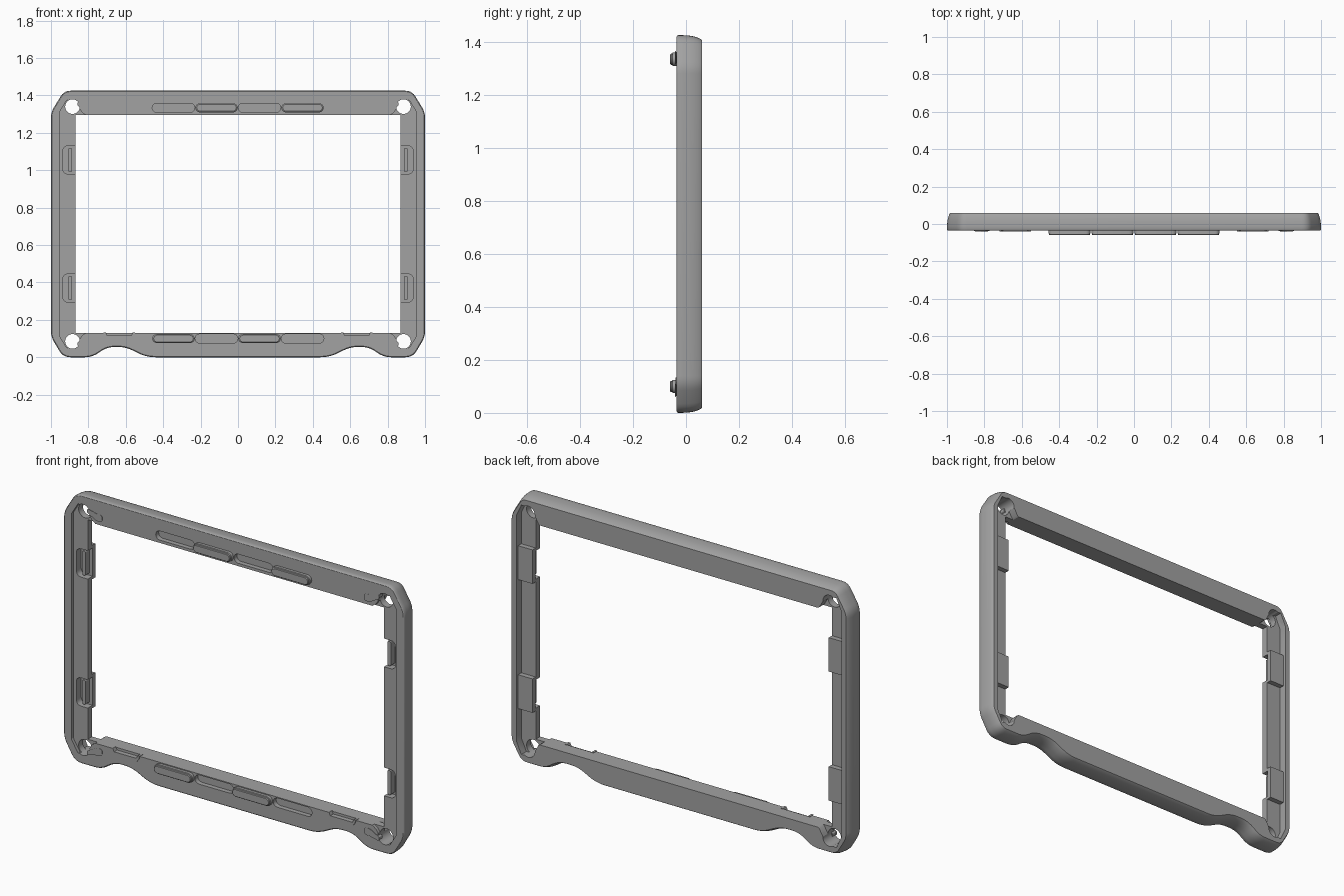
import bpy, bmesh, math
from mathutils import Vector

if "Cube" in bpy.data.objects:
    bpy.data.objects.remove(bpy.data.objects["Cube"])

grey = bpy.data.materials.new("mid_grey")
grey.diffuse_color = (0.36, 0.36, 0.36, 1)
grey.use_nodes = True
grey.node_tree.nodes["Principled BSDF"].inputs["Base Color"].default_value = grey.diffuse_color

FRONT, BACK = -0.035, 0.06
H = 1.425


def loft(name, rings):
    """Solid from closed (x, z) loops, each given with its depth y."""
    bm = bmesh.new()
    loops = [[bm.verts.new((x, y, z)) for x, z in pts] for y, pts in rings]
    n = len(loops[0])
    for a, b in zip(loops, loops[1:]):
        for i in range(n):
            bm.faces.new((a[i], a[(i + 1) % n], b[(i + 1) % n], b[i]))
    bm.faces.new(loops[0])
    bm.faces.new(loops[-1])
    bmesh.ops.recalc_face_normals(bm, faces=bm.faces)
    me = bpy.data.meshes.new(name)
    bm.to_mesh(me)
    bm.free()
    me.materials.append(grey)
    ob = bpy.data.objects.new(name, me)
    bpy.context.collection.objects.link(ob)
    return ob


def prism(name, pts, y0, y1):
    return loft(name, [(y0, pts), (y1, pts)])


def rect(x0, x1, z0, z1):
    return [(x0, z0), (x1, z0), (x1, z1), (x0, z1)]


def mirror(pts, sx, top):
    return [(sx * x, H - z if top else z) for x, z in pts]


def inset(pts, d):
    """Move a counter-clockwise loop inward by d."""
    out = []
    for i, p in enumerate(pts):
        p = Vector(p)
        a = (p - Vector(pts[i - 1])).normalized()
        b = (Vector(pts[(i + 1) % len(pts)]) - p).normalized()
        na, nb = Vector((-a.y, a.x)), Vector((-b.y, b.x))
        out.append(tuple(p + (na + nb) * d / (1 + na.dot(nb))))
    return out


def rounded(corners, steps=5):
    """Round the corners (x, z, cut) of a loop with small curves."""
    out = []
    for i, (x, z, r) in enumerate(corners):
        p = Vector((x, z))
        if r == 0:
            out.append((x, z))
            continue
        a = p + (Vector(corners[i - 1][:2]) - p).normalized() * r
        b = p + (Vector(corners[(i + 1) % len(corners)][:2]) - p).normalized() * r
        for k in range(steps + 1):
            t = k / steps
            out.append(tuple(a * (1 - t) ** 2 + p * 2 * t * (1 - t) + b * t * t))
    return out


def stadium(cx, cz, half, r, steps=8):
    out = []
    for sx, start in ((1, -90), (-1, 90)):
        for k in range(steps + 1):
            a = math.radians(start + 180 * k / steps)
            out.append((cx + sx * (half - r) + r * math.cos(a), cz + r * math.sin(a)))
    return out


def circle(cx, cz, r, n=32):
    return [(cx + r * math.cos(math.tau * k / n), cz + r * math.sin(math.tau * k / n)) for k in range(n)]


def cut(target, pts, y0, y1):
    cutter = prism("cutter", pts, y0, y1)
    cutter.hide_render = True
    mod = target.modifiers.new("cut", "BOOLEAN")
    mod.operation, mod.solver, mod.object = "DIFFERENCE", "EXACT", cutter
    bpy.context.view_layer.objects.active = target
    bpy.ops.object.modifier_apply(modifier=mod.name)
    bpy.data.objects.remove(cutter)


def smooth(ob, angle=30):
    bpy.ops.object.select_all(action="DESELECT")
    ob.select_set(True)
    bpy.context.view_layer.objects.active = ob
    bpy.ops.object.shade_smooth_by_angle(angle=math.radians(angle))


# Frame body: cropped corners, two hand notches below, walls curving in to the back
half = [(0.49, 0, 0.05), (0.60, 0.055, 0.04), (0.70, 0.055, 0.04), (0.78, 0, 0.04),
        (0.935, 0, 0.04), (1, 0.11, 0.03), (1, 1.31, 0.03), (0.93, H, 0.035)]
outline = rounded(half + [(-x, z, r) for x, z, r in reversed(half)])
profile = [(FRONT, 0.005), (FRONT + 0.002, 0.002), (FRONT + 0.006, 0), (-0.01, 0.0005),
           (0.012, 0.002), (0.03, 0.005), (0.045, 0.010), (0.055, 0.0145), (BACK, 0.018)]
frame = loft("frame", [(y, inset(outline, d)) for y, d in profile])

# Screen opening
cut(frame, rect(-0.87, 0.87, 0.13, 1.295), -0.2, 0.2)

CLIPS = (0.37, 1.055)
side_recess = [(0.80, 0.14), (0.825, 0.125), (0.865, 0.055), (0.925, 0.05), (0.955, 0.115),
               (0.955, 1.31), (0.925, 1.375), (0.865, 1.37), (0.825, 1.30), (0.80, 1.285)]
front_recess = [(0.80, 0.14), (0.835, 0.115), (0.87, 0.06), (0.915, 0.05), (0.955, 0.115),
                (0.955, 1.31), (0.915, 1.375), (0.87, 1.365), (0.835, 1.31), (0.80, 1.285)]
for sx in (-1, 1):
    # Thin side webs, recessed in front and deeper behind
    cut(frame, mirror(side_recess, sx, False), 0.045, 0.2)
    z0 = [-0.1] + [c + 0.09 for c in CLIPS]
    z1 = [c - 0.09 for c in CLIPS] + [1.6]
    for a, b in zip(z0, z1):
        web = [(x, min(max(z, a), b)) for x, z in side_recess]
        if a > 0 and b < 1.5:
            web = rect(0.80, 0.955, a, b)
        elif a < 0:
            web = side_recess[:5] + [(0.955, b), (0.80, b)]
        else:
            web = [(0.80, a), (0.955, a)] + side_recess[5:]
        cut(frame, mirror(web, sx, False), 0.018, 0.1)
    cut(frame, mirror(front_recess, sx, False), -0.2, -0.018)
    # Clip pockets, each with an upright ridge
    for c in CLIPS:
        pocket = rounded([(0.80, c - 0.075, 0), (0.937, c - 0.075, 0.03),
                          (0.937, c + 0.075, 0.03), (0.80, c + 0.075, 0)])
        cut(frame, mirror(pocket, sx, False), -0.2, 0.022)
        prism("clip_ridge", mirror(rounded([(0.887, c - 0.065, 0.008), (0.906, c - 0.065, 0.008),
              (0.906, c + 0.065, 0.008), (0.887, c + 0.065, 0.008)], 3), sx, False), -0.012, 0.025)
    # Latch seats on the lower bar, each with a thin lip
    seat = [(0.56, 0.115), (0.71, 0.115), (0.725, 0.16), (0.545, 0.16)]
    cut(frame, mirror(seat, sx, False), -0.2, -0.015)
    prism("latch_lip", mirror([(0.565, 0.102), (0.705, 0.102), (0.715, 0.117), (0.72, 0.133), (0.708, 0.133),
          (0.70, 0.117), (0.57, 0.117), (0.562, 0.133), (0.55, 0.133), (0.555, 0.117)], sx, False),
          FRONT - 0.005, -0.012)
    for top in (False, True):
        # Corner screw holes and wedge lugs
        cut(frame, mirror(circle(0.885, 0.085, 0.039), sx, top), -0.2, 0.2)
        lug = rounded([(0.855, 0.062, 0.004), (0.855, 0.078, 0.004), (0.80, 0.108, 0.012),
                       (0.772, 0.108, 0.014), (0.772, 0.075, 0.014), (0.80, 0.075, 0.006)], 4)
        ob = loft("corner_lug", [(-0.01, mirror(lug, sx, top)), (FRONT - 0.003, mirror(lug, sx, top)),
                                 (FRONT - 0.006, mirror(inset(lug[::-1], 0.003), sx, top))])
        smooth(ob)

# Alternating tongues and grooves along the upper and lower bars
for cz, first in ((1.334, 1), (0.1, 0)):
    for i in range(4):
        cx = -0.345 + 0.23 * i
        if i % 2 == first:
            layers = [(FRONT + 0.005, 0.113, 0.025), (-0.050, 0.113, 0.025), (-0.052, 0.109, 0.021),
                      (-0.057, 0.109, 0.021), (-0.06, 0.106, 0.018)]
            smooth(loft("tongue", [(y, stadium(cx, cz, h, r)) for y, h, r in layers]))
        else:
            cut(frame, stadium(cx, cz, 0.114, 0.024), -0.2, -0.010)

smooth(frame)
